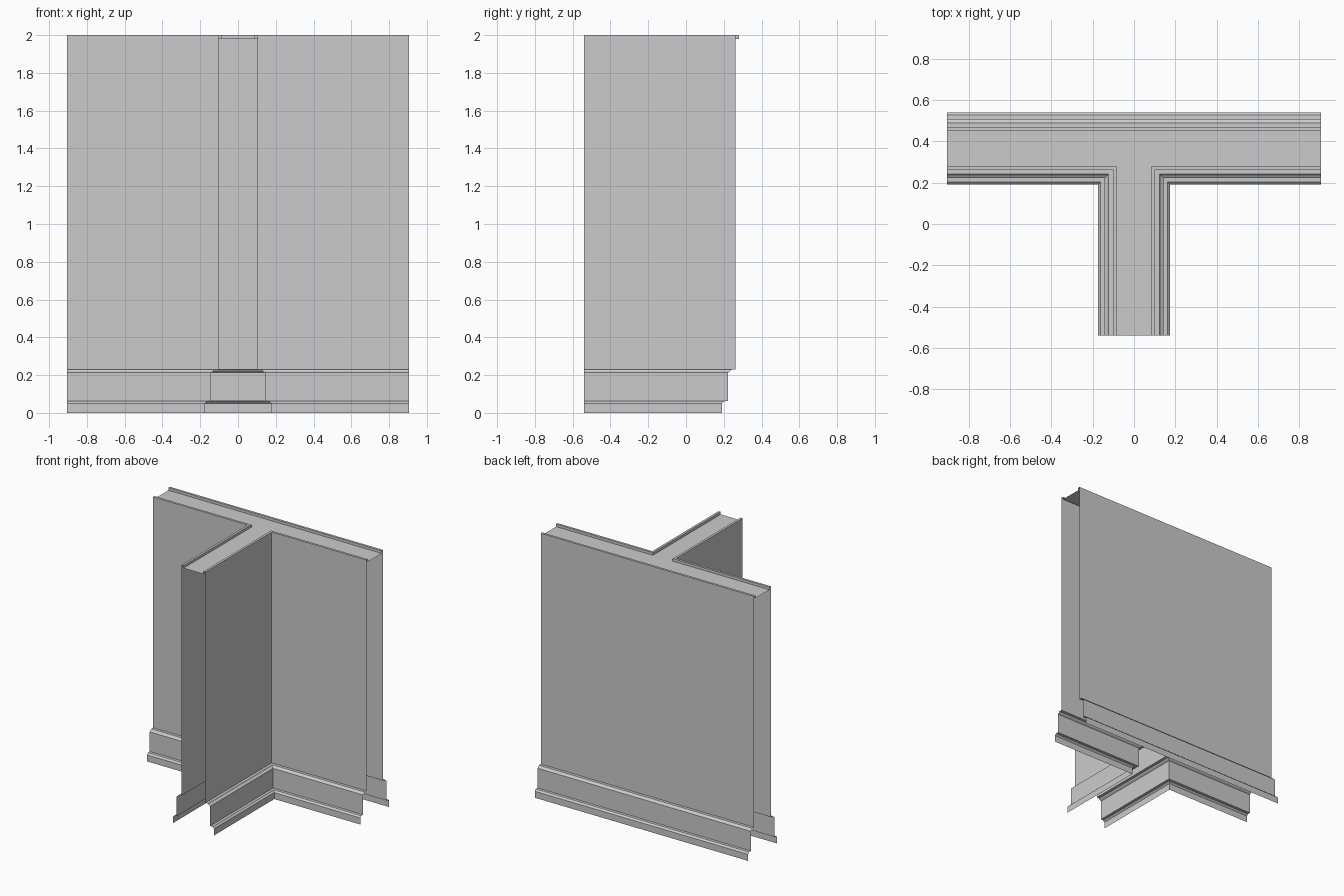
import bpy, bmesh

if "Cube" in bpy.data.objects:
    bpy.data.objects.remove(bpy.data.objects["Cube"])

W, D, H = 0.905, 0.54, 2.0      # half width, half depth, height
T = 0.102                       # half thickness of the wall
CY = 0.365                      # centre line of the cross wall
LIP = 0.018

# Profiles: (distance out from wall face, z)
panel = [(-LIP, 1.98), (-LIP, H), (0, H), (0, 0.23)]
skirting = [(0, 0.23), (0.022, 0.23), (0.028, 0.222), (0.04, 0.214), (0.04, 0.063),
            (0.06, 0.062), (0.073, 0.05), (0.073, 0)]


def corner_path(d, side):
    """Stem side turning into the front of the cross wall, offset by d."""
    x, y = T + d, CY - T - d
    pts = [(x, -D), (x, y), (W, y)]
    return pts if side > 0 else [(-px, py) for px, py in reversed(pts)]


def back_path(d, side):
    y = CY + T + d
    return [(W, y), (-W, y)]


def make_object(name, bm):
    mesh = bpy.data.meshes.new(name)
    bm.to_mesh(mesh)
    bm.free()
    obj = bpy.data.objects.new(name, mesh)
    bpy.context.collection.objects.link(obj)
    return obj


def sweep(name, profile, path, side=1):
    """Mitred sheet following the path, with open ends."""
    bm = bmesh.new()
    rows = [[bm.verts.new((x, y, z)) for x, y in path(d, side)] for d, z in profile]
    for a, b in zip(rows, rows[1:]):
        for i in range(len(a) - 1):
            bm.faces.new((a[i], b[i], b[i + 1], a[i + 1]))
    if path is corner_path or path is back_path:
        bm.normal_update()
    return make_object(name, bm)


# Wall faces with top lip, and the moulded skirting below them
for label, path, side in (("right", corner_path, 1), ("left", corner_path, -1), ("back", back_path, 1)):
    sweep(label + "_wall_panel", panel, path, side)
    sweep(label + "_skirting", skirting, path, side)

# Recessed T-shaped top
bm = bmesh.new()
outline = list(reversed(back_path(-LIP, 1))) + list(reversed(corner_path(-LIP, 1))) \
    + list(reversed(corner_path(-LIP, -1)))
face = bm.faces.new([bm.verts.new((x, y, 1.98)) for x, y in outline])
face.normal_update()
if face.normal.z < 0:
    face.normal_flip()
make_object("wall_top", bm)
